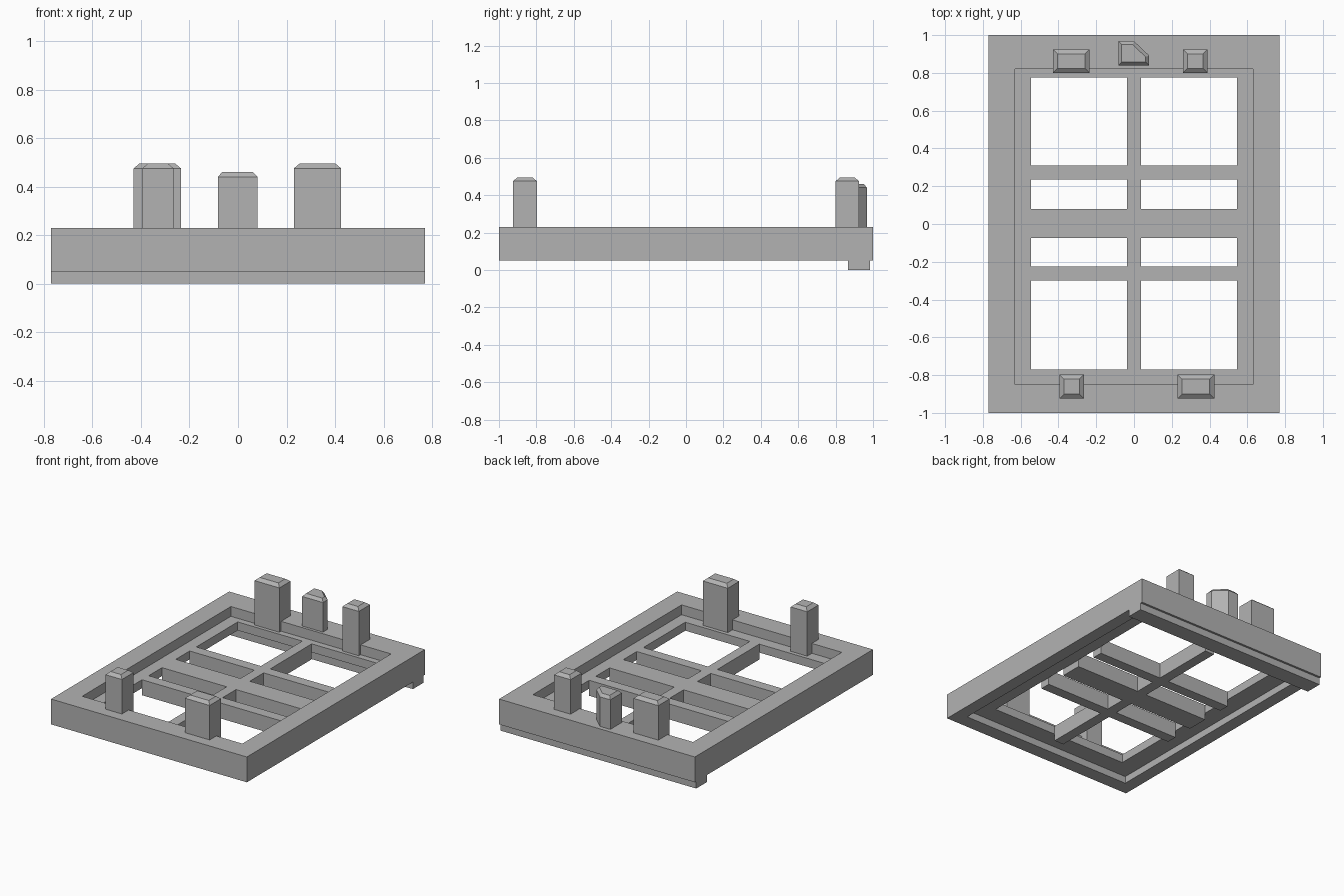
import bpy, bmesh

cube = bpy.data.objects.get("Cube")
if cube:
    bpy.data.objects.remove(cube, do_unlink=True)

grey = bpy.data.materials.new("plain_grey")
grey.use_nodes = True
colour = (0.45, 0.45, 0.45, 1)
grey.diffuse_color = colour
grey.node_tree.nodes["Principled BSDF"].inputs["Base Color"].default_value = colour

RIM_TOP, RIM_LOW = 0.23, 0.05
WEB_TOP, WEB_LOW = 0.16, 0.10


def finish(name, bm):
    bmesh.ops.recalc_face_normals(bm, faces=bm.faces)
    mesh = bpy.data.meshes.new(name)
    bm.to_mesh(mesh)
    bm.free()
    mesh.materials.append(grey)
    obj = bpy.data.objects.new(name, mesh)
    bpy.context.collection.objects.link(obj)
    return obj


def loft(bm, rings):
    """Closed solid through matching rings of points."""
    loops = [[bm.verts.new(p) for p in ring] for ring in rings]
    for a, b in zip(loops, loops[1:]):
        for i in range(len(a)):
            j = (i + 1) % len(a)
            bm.faces.new((a[i], a[j], b[j], b[i]))
    bm.faces.new(loops[0][::-1])
    bm.faces.new(loops[-1])


def rect(x0, x1, y0, y1):
    return [(x0, y0), (x1, y0), (x1, y1), (x0, y1)]


def boxes(name, specs):
    bm = bmesh.new()
    for x0, x1, y0, y1, z0, z1 in specs:
        loft(bm, [[(x, y, z) for x, y in rect(x0, x1, y0, y1)] for z in (z0, z1)])
    return finish(name, bm)


def cut(obj, name, specs):
    cutter = boxes(name, specs)
    cutter.hide_render = True
    cutter.hide_viewport = True
    mod = obj.modifiers.new(name, 'BOOLEAN')
    mod.operation = 'DIFFERENCE'
    mod.solver = 'EXACT'
    mod.object = cutter


# Outer frame, hollowed above and below a thin ledge
frame = boxes("frame", [(-0.77, 0.77, -1, 1, RIM_LOW, RIM_TOP)])
cut(frame, "upper_recess_cutter", [(-0.63, 0.63, -0.85, 0.82, WEB_TOP, 0.4)])
cut(frame, "lower_recess_cutter", [(-0.68, 0.68, -0.9, 0.865, -0.1, WEB_LOW)])
cut(frame, "opening_cutter", [(-0.545, 0.545, -0.77, 0.775, 0, 0.3)])

# Deep bars crossing the opening
lattice = boxes("cross_bars", [(-0.545, 0.545, -0.77, 0.775, RIM_LOW, WEB_TOP)])
windows = []
for y0, y1 in ((-0.9, -0.3), (-0.225, -0.075), (0.08, 0.235), (0.31, 0.9)):
    for x0, x1 in ((-0.7, -0.037), (0.037, 0.7)):
        windows.append((x0, x1, y0, y1, 0, 0.3))
cut(lattice, "window_cutter", windows)

# Lip under the back edge
boxes("back_lip", [(-0.77, 0.77, 0.865, 0.985, 0, RIM_LOW)])


def peg(name, outline, top, base=WEB_TOP, bevel=0.024):
    """Upright peg with a sloped edge around its flat top."""
    n = len(outline)
    inner = []
    for i in range(n):
        (px, py), (x, y), (qx, qy) = outline[i - 1], outline[i], outline[(i + 1) % n]
        ax, ay, bx, by = x - px, y - py, qx - x, qy - y
        la, lb = (ax * ax + ay * ay) ** 0.5, (bx * bx + by * by) ** 0.5
        ax, ay, bx, by = ax / la, ay / la, bx / lb, by / lb
        k = bevel / (1 + ax * bx + ay * by)
        inner.append((x - (ay + by) * k, y + (ax + bx) * k))
    bm = bmesh.new()
    loft(bm, [[(x, y, base) for x, y in outline],
              [(x, y, top - 0.02) for x, y in outline],
              [(x, y, top) for x, y in inner]])
    finish(name, bm)


# Pegs along the back and front rims
peg("back_wide_peg", rect(-0.43, -0.235, 0.8, 0.925), 0.495)
peg("back_narrow_peg", rect(0.26, 0.39, 0.8, 0.925), 0.495)
peg("front_narrow_peg", rect(-0.395, -0.265, -0.925, -0.797), 0.495)
peg("front_wide_peg", rect(0.23, 0.425, -0.925, -0.797), 0.495)
peg("back_cut_corner_peg",
    [(-0.083, 0.84), (0.08, 0.84), (0.08, 0.892), (0, 0.968), (-0.083, 0.968)],
    0.46, base=0.2, bevel=0.018)
